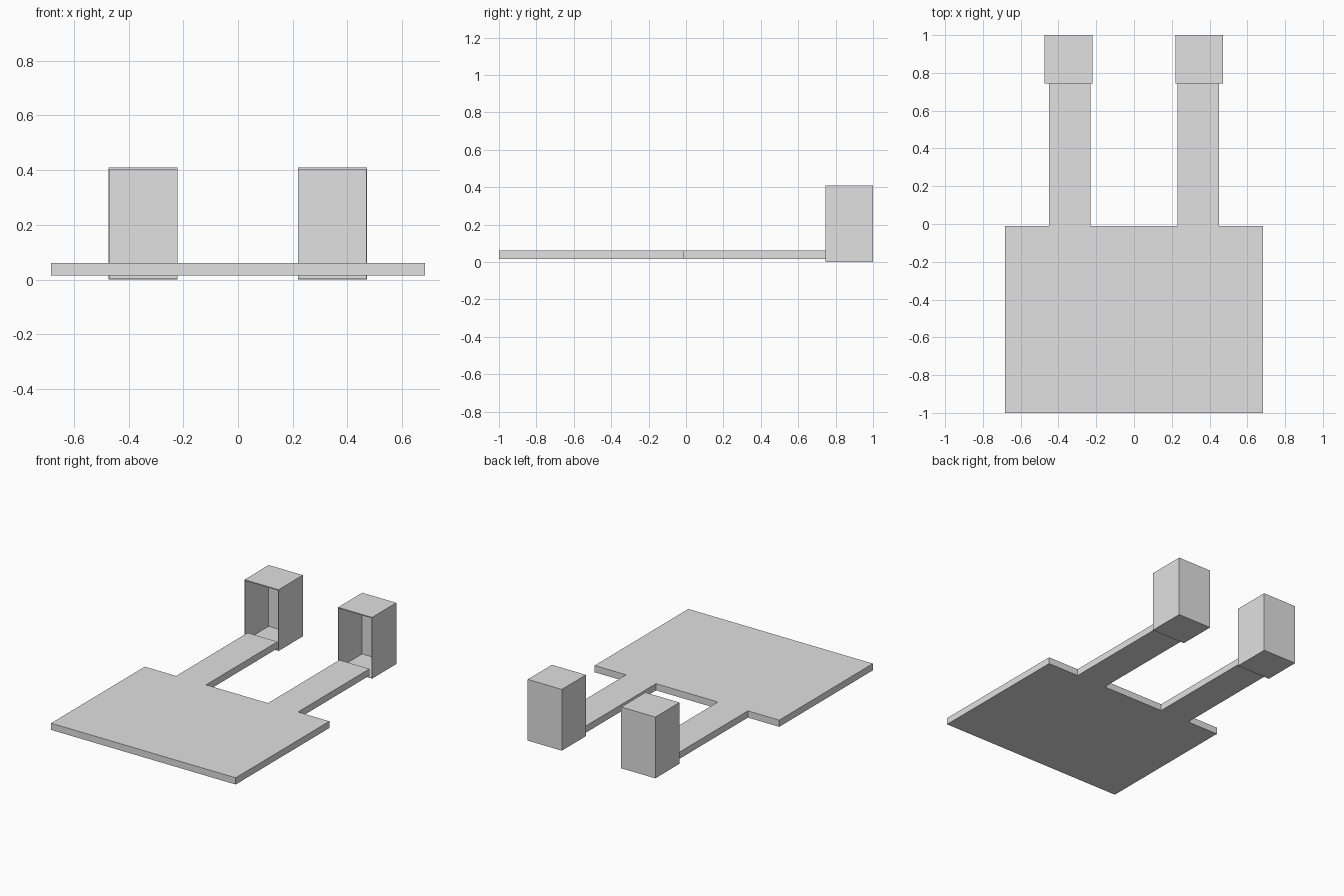
import bpy, bmesh
from mathutils import Vector

cube = bpy.data.objects.get("Cube")
if cube:
    bpy.data.objects.remove(cube)

grey = bpy.data.materials.new("light_grey")
grey.use_nodes = True
grey.diffuse_color = (0.75, 0.75, 0.75, 1)
grey.node_tree.nodes["Principled BSDF"].inputs["Base Color"].default_value = grey.diffuse_color

SEAM = 0.745            # where the arms meet the boxes
BOX_HEIGHT = 0.41
WALL = 0.004


def finish(name, bm):
    bmesh.ops.recalc_face_normals(bm, faces=bm.faces)
    mesh = bpy.data.meshes.new(name)
    bm.to_mesh(mesh)
    bm.free()
    mesh.materials.append(grey)
    bpy.context.collection.objects.link(bpy.data.objects.new(name, mesh))


# Flat slab with two arms, extruded from one mirrored outline
half = [(0.683, -1), (0.683, -0.01), (0.451, -0.01),
        (0.451, SEAM), (0.229, SEAM), (0.229, -0.01)]
outline = half + [(-x, y) for x, y in reversed(half)]
bm = bmesh.new()
face = bm.faces.new([bm.verts.new((x, y, 0.015)) for x, y in outline])
top = bmesh.ops.extrude_face_region(bm, geom=[face])["geom"]
bmesh.ops.translate(bm, vec=(0, 0, 0.045),
                    verts=[v for v in top if isinstance(v, bmesh.types.BMVert)])
finish("base_slab", bm)


# Thin-walled box, open at the front
def open_box(name, x):
    bm = bmesh.new()
    bmesh.ops.create_cube(bm, size=1)
    bmesh.ops.scale(bm, vec=(0.252, 1 - SEAM, BOX_HEIGHT), verts=bm.verts)
    bmesh.ops.translate(bm, vec=(x, (1 + SEAM) / 2, BOX_HEIGHT / 2), verts=bm.verts)
    bm.normal_update()
    front = min(bm.faces, key=lambda f: f.normal.y)
    bmesh.ops.inset_region(bm, faces=[front], thickness=WALL)
    # The lid is thicker than the other walls
    for v in front.verts:
        if v.co.z > BOX_HEIGHT / 2:
            v.co.z -= WALL
    # Push the opening through to the back wall
    inner = bmesh.ops.extrude_discrete_faces(bm, faces=[front])["faces"][0]
    bmesh.ops.translate(bm, vec=Vector((0, 1 - SEAM - WALL, 0)), verts=inner.verts)
    finish(name, bm)


open_box("left_box", 0.345)
open_box("right_box", -0.347)
